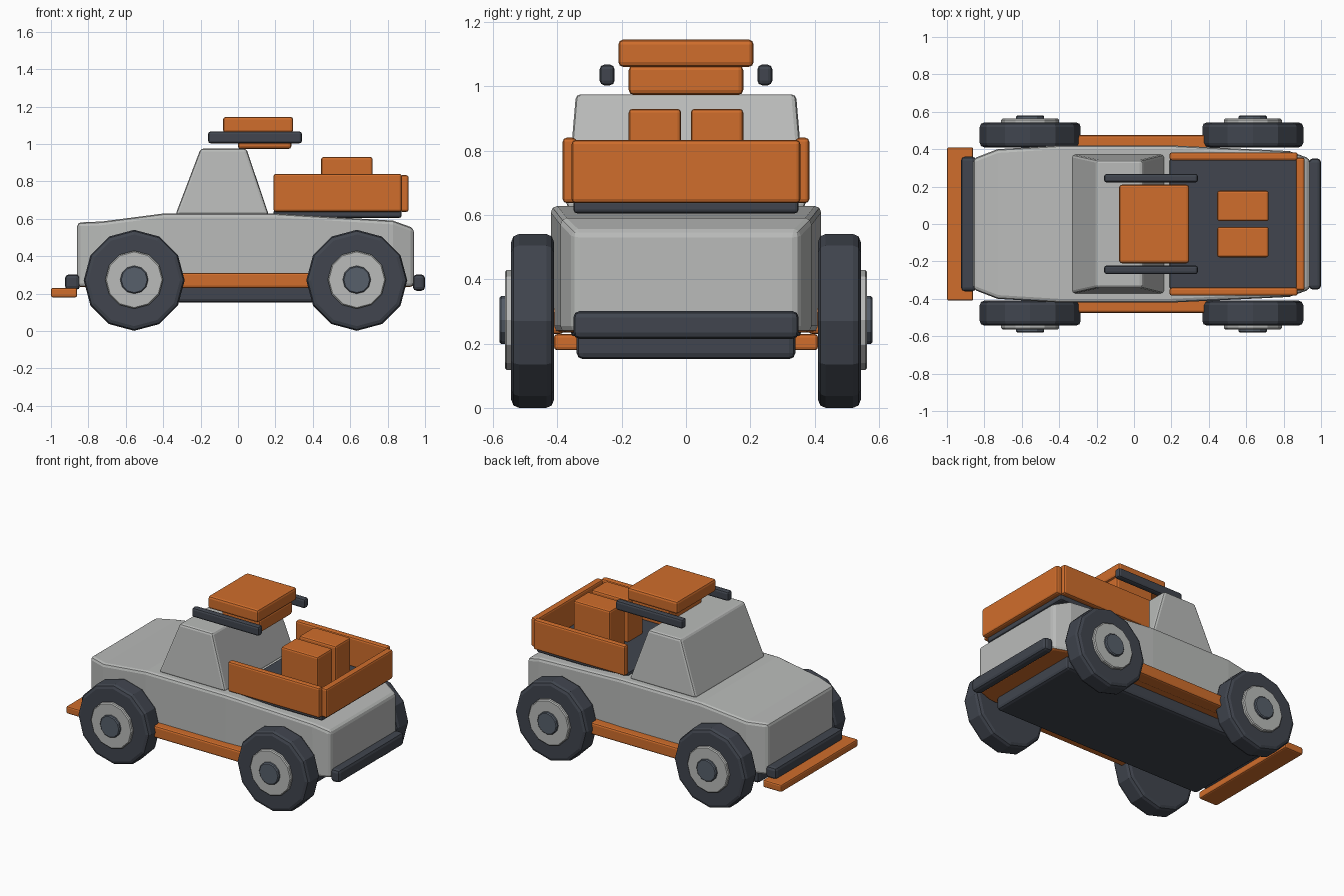
import bpy, bmesh, math
from mathutils import Matrix

if "Cube" in bpy.data.objects:
    bpy.data.objects.remove(bpy.data.objects["Cube"])


def material(name, rgb):
    m = bpy.data.materials.new(name)
    m.diffuse_color = (*rgb, 1)
    m.use_nodes = True
    m.node_tree.nodes["Principled BSDF"].inputs["Base Color"].default_value = m.diffuse_color
    return m


GREY = material("light grey paint", (0.49, 0.50, 0.49))
ORANGE = material("orange paint", (0.63, 0.155, 0.025))
DARK = material("dark rubber", (0.052, 0.060, 0.077))
SLATE = material("slate metal", (0.095, 0.115, 0.145))


def finish(name, bm, mat, bevel=0.0, under=None, segments=2):
    """Bevel sharp edges, colour downward faces if asked, make the object."""
    bmesh.ops.recalc_face_normals(bm, faces=bm.faces)
    if bevel:
        sharp = [e for e in bm.edges if e.calc_face_angle(0) > math.radians(35)]
        bmesh.ops.bevel(bm, geom=sharp, offset=bevel, segments=segments,
                        profile=0.5, affect='EDGES', clamp_overlap=True)
    bm.normal_update()
    mesh = bpy.data.meshes.new(name)
    mesh.materials.append(mat)
    if under:
        mesh.materials.append(under)
        for f in bm.faces:
            f.material_index = 1 if f.normal.z < -0.5 else 0
    bm.to_mesh(mesh)
    bm.free()
    ob = bpy.data.objects.new(name, mesh)
    bpy.context.collection.objects.link(ob)
    return ob


def box(name, x, y, z, mat, bevel=0.012):
    bm = bmesh.new()
    bmesh.ops.create_cube(bm, size=1)
    for v in bm.verts:
        v.co = [r[0] + (c + 0.5) * (r[1] - r[0]) for r, c in zip((x, y, z), v.co)]
    return finish(name, bm, mat, bevel)


def loft(name, rings, mat, bevel, under):
    """Skin a row of four-point rings and cap both ends."""
    bm = bmesh.new()
    loops = [[bm.verts.new(p) for p in ring] for ring in rings]
    for a, b in zip(loops, loops[1:]):
        for i in range(4):
            j = (i + 1) % 4
            bm.faces.new((a[i], a[j], b[j], b[i]))
    bm.faces.new(loops[0])
    bm.faces.new(loops[-1])
    return finish(name, bm, mat, bevel, under)


def disc(name, x, y0, y1, z, radius, mat, bevel, sides=12, segments=1):
    bm = bmesh.new()
    turn = Matrix.Translation((x, (y0 + y1) / 2, z)) @ Matrix.Rotation(math.pi / 2, 4, 'X')
    bmesh.ops.create_cone(bm, cap_ends=True, segments=sides, radius1=radius,
                          radius2=radius, depth=abs(y1 - y0), matrix=turn)
    return finish(name, bm, mat, bevel, segments=segments)


# Main body: x, half width, top height
stations = [(-0.86, 0.35, 0.58), (-0.73, 0.40, 0.585), (-0.40, 0.42, 0.628),
            (0.20, 0.42, 0.628), (0.83, 0.39, 0.59), (0.94, 0.35, 0.55)]
loft("body", [[(x, -w, 0.235), (x, w, 0.235), (x, w, h), (x, -w, h)]
              for x, w, h in stations], GREY, 0.02, ORANGE)

# Tapered cabin
loft("cabin", [[(x0, -w, z), (x1, -w, z), (x1, w, z), (x0, w, z)]
               for x0, x1, w, z in ((-0.335, 0.165, 0.372, 0.62),
                                    (-0.20, 0.045, 0.342, 0.975))],
     GREY, 0.015, ORANGE)

# Chassis, bumpers and front plate
box("chassis", (-0.78, 0.81), (-0.34, 0.34), (0.152, 0.25), DARK, 0.02)
box("front_bumper", (-0.925, -0.845), (-0.36, 0.36), (0.22, 0.302), DARK, 0.02)
box("rear_bumper", (0.935, 1.0), (-0.35, 0.35), (0.215, 0.302), DARK, 0.02)
box("front_plate", (-1.0, -0.86), (-0.41, 0.41), (0.18, 0.23), ORANGE, 0.01)

# Cargo bed
box("bed_floor", (0.19, 0.875), (-0.35, 0.35), (0.605, 0.648), DARK, 0.012)
box("tailgate", (0.865, 0.912), (-0.355, 0.355), (0.637, 0.833), ORANGE)

# Roof boxes
box("roof_box_base", (0.0, 0.285), (-0.178, 0.178), (0.973, 1.065), ORANGE, 0.015)
box("roof_box", (-0.08, 0.295), (-0.21, 0.21), (1.06, 1.145), ORANGE, 0.015)


def span(s, a, b):
    return tuple(sorted((s * a, s * b)))


# Mirrored parts
for side, s in (("left", -1), ("right", 1)):
    box(f"sill_{side}", (-0.36, 0.44), span(s, 0.38, 0.475), (0.23, 0.31), ORANGE)
    box(f"bed_wall_{side}", (0.19, 0.875), span(s, 0.34, 0.383), (0.637, 0.84), ORANGE)
    box(f"cargo_box_{side}", (0.445, 0.72), span(s, 0.015, 0.178), (0.64, 0.93), ORANGE)
    box(f"roof_bar_{side}", (-0.16, 0.342), span(s, 0.222, 0.268), (1.003, 1.067), DARK, 0.014)
    for end, x in (("front", -0.555), ("rear", 0.635)):
        disc(f"tyre_{end}_{side}", x, s * 0.41, s * 0.543, 0.271, 0.27, DARK, 0.024, segments=2)
        disc(f"rim_{end}_{side}", x, s * 0.50, s * 0.563, 0.274, 0.155, GREY, 0.006)
        disc(f"hub_cap_{end}_{side}", x, s * 0.53, s * 0.58, 0.274, 0.075, SLATE, 0.006)
